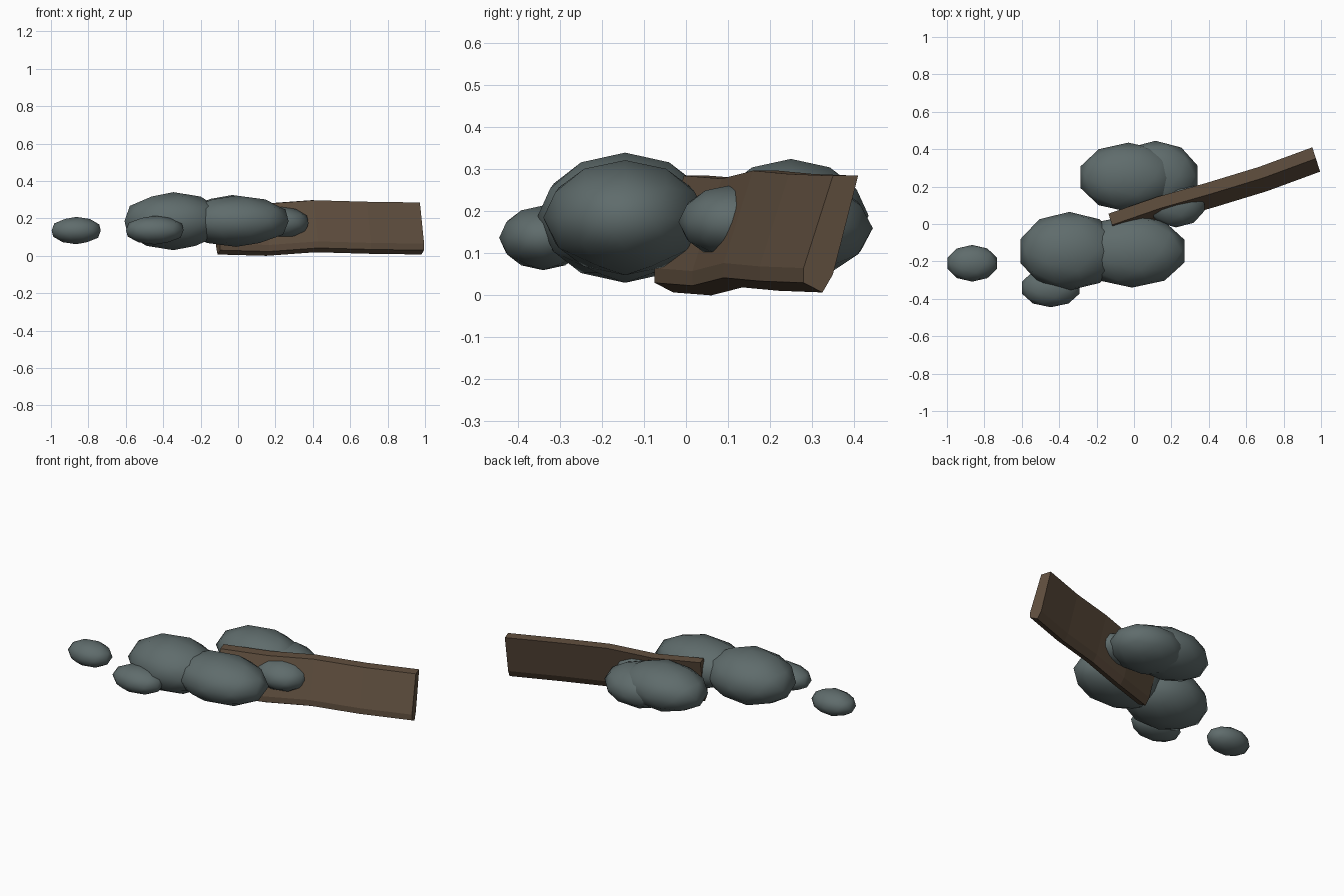
import bpy, bmesh
from mathutils import Vector

cube = bpy.data.objects.get("Cube")
if cube:
    bpy.data.objects.remove(cube, do_unlink=True)


def material(name, rgb):
    m = bpy.data.materials.new(name)
    m.use_nodes = True
    m.diffuse_color = (*rgb, 1)
    m.node_tree.nodes["Principled BSDF"].inputs["Base Color"].default_value = (*rgb, 1)
    return m


slate = material("slate grey", (0.115, 0.15, 0.15))
wood = material("weathered brown", (0.12, 0.08, 0.05))


def add_object(name, bm, mat, smooth):
    mesh = bpy.data.meshes.new(name)
    bmesh.ops.recalc_face_normals(bm, faces=bm.faces)
    for f in bm.faces:
        f.smooth = smooth
    bm.to_mesh(mesh)
    bm.free()
    mesh.materials.append(mat)
    ob = bpy.data.objects.new(name, mesh)
    bpy.context.collection.objects.link(ob)
    return ob


def rock(name, centre, radii):
    """Squashed low-poly boulder with smooth shading."""
    bm = bmesh.new()
    bmesh.ops.create_icosphere(bm, subdivisions=2, radius=1)
    for v in bm.verts:
        v.co = Vector(c + r * k for c, r, k in zip(centre, radii, v.co))
    return add_object(name, bm, slate, True)


# Boulders and loose stones
rock("front_left_boulder", (-0.345, -0.145, 0.185), (0.275, 0.21, 0.155))
rock("front_boulder", (-0.01, -0.145, 0.185), (0.295, 0.195, 0.137))
rock("back_boulder", (-0.03, 0.25, 0.19), (0.27, 0.185, 0.135))
rock("back_side_boulder", (0.115, 0.255, 0.16), (0.235, 0.19, 0.12))
rock("wedge_stone", (0.225, 0.11, 0.175), (0.16, 0.128, 0.088))
rock("front_stone", (-0.445, -0.34, 0.137), (0.162, 0.105, 0.077))
rock("outlying_stone", (-0.865, -0.21, 0.135), (0.138, 0.098, 0.073))

# Leaning plank: a chamfered section (depth, height) lofted along its length
section = [(0, 0.03), (0, 0.065), (0.07, 0.285), (0.13, 0.285), (0.07, 0.05), (0.045, 0.007)]
# Stations: fraction along, height offset, depth offset
stations = [(0, 0, 0), (0.24, -0.007, 0.005), (0.48, 0.012, -0.006), (0.74, 0.004, -0.012), (1, 0, 0)]
start, end = Vector((-0.095, -0.075, 0)), Vector((0.995, 0.28, 0))
bm = bmesh.new()
rings = []
for t, lift, shift in stations:
    p = start.lerp(end, t)
    rings.append([bm.verts.new((p.x - 0.32 * d, p.y + d + shift, z + lift)) for d, z in section])
n = len(section)
for a, b in zip(rings, rings[1:]):
    for i in range(n):
        j = (i + 1) % n
        bm.faces.new((a[i], a[j], b[j], b[i]))
bm.faces.new(rings[0])
bm.faces.new(rings[-1][::-1])
add_object("leaning_plank", bm, wood, False)
